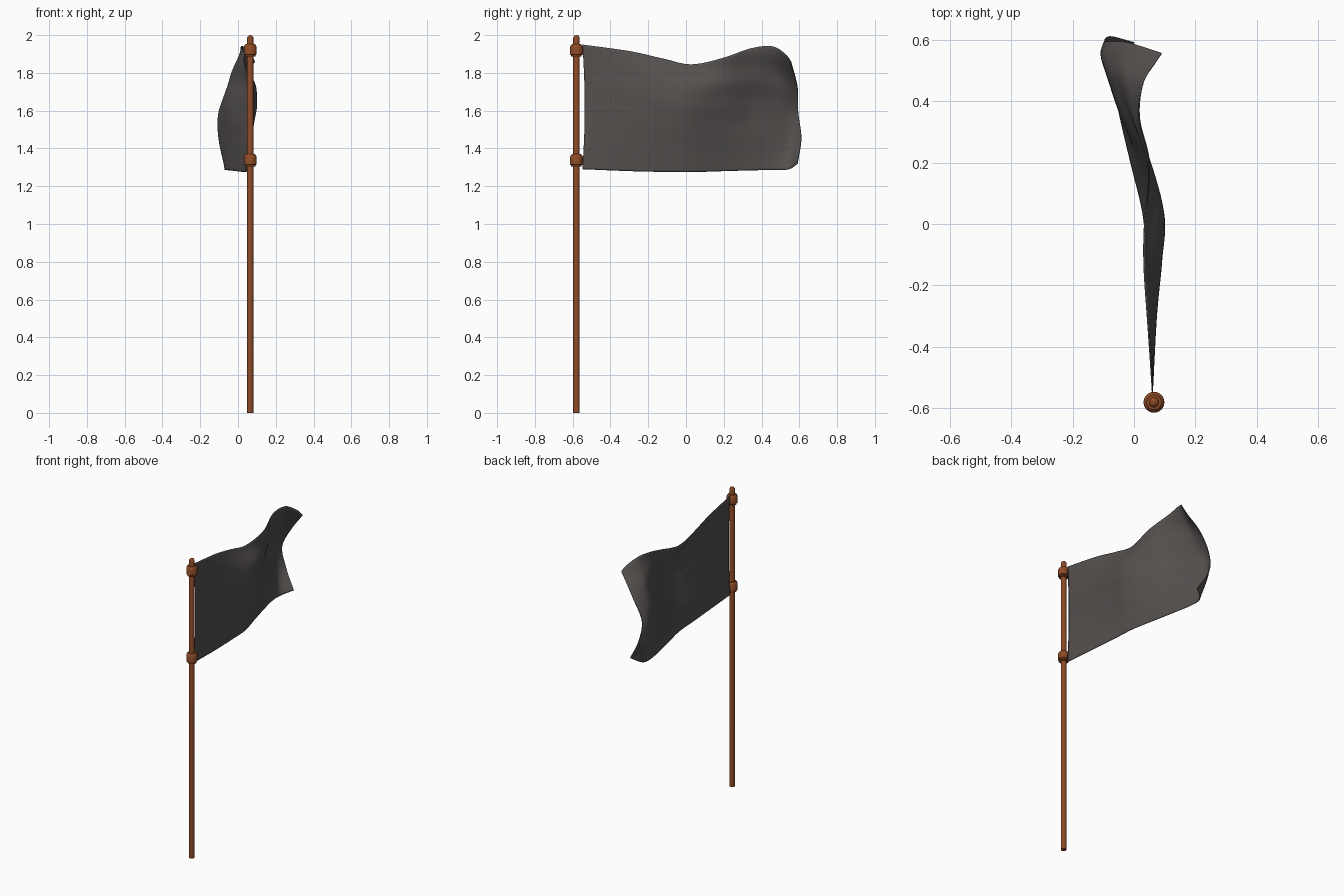
import bpy, bmesh, math

cube = bpy.data.objects.get("Cube")
if cube:
    bpy.data.objects.remove(cube)

POLE_X, POLE_Y = 0.065, -0.58


def material(name, rgb):
    mat = bpy.data.materials.new(name)
    mat.use_nodes = True
    colour = (*rgb, 1)
    mat.diffuse_color = colour
    shader = mat.node_tree.nodes["Principled BSDF"]
    shader.inputs["Base Color"].default_value = colour
    shader.inputs["Roughness"].default_value = 0.8
    return mat


def finish(name, bm, mat, angle):
    mesh = bpy.data.meshes.new(name)
    bm.to_mesh(mesh)
    bm.free()
    mesh.materials.append(mat)
    obj = bpy.data.objects.new(name, mesh)
    bpy.context.collection.objects.link(obj)
    bpy.ops.object.select_all(action="DESELECT")
    obj.select_set(True)
    bpy.context.view_layer.objects.active = obj
    bpy.ops.object.shade_smooth_by_angle(angle=math.radians(angle))
    return obj


def lathe(name, profile, mat, sides=24):
    """Turn a (radius, height) profile around the pole axis."""
    bm = bmesh.new()
    verts = [bm.verts.new((POLE_X + r, POLE_Y, z)) for r, z in profile]
    edges = [bm.edges.new(pair) for pair in zip(verts, verts[1:])]
    bmesh.ops.spin(bm, geom=verts + edges, cent=(POLE_X, POLE_Y, 0), axis=(0, 0, 1),
                   angle=math.tau, steps=sides, use_duplicate=False)
    bmesh.ops.remove_doubles(bm, verts=bm.verts, dist=0.0001)
    bmesh.ops.recalc_face_normals(bm, faces=bm.faces)
    return finish(name, bm, mat, 40)


def smooth_sample(values, t):
    """Smooth curve through evenly spaced values, t from 0 to 1."""
    last = len(values) - 1
    i = min(int(t * last), last - 1)
    f = t * last - i
    b, c = values[i], values[i + 1]
    a = values[i - 1] if i > 0 else 2 * b - c
    d = values[i + 2] if i + 2 <= last else 2 * c - b
    return b + f * ((c - a) + f * ((2 * a - 5 * b + 4 * c - d) + f * (3 * (b - c) + d - a))) / 2


wood = material("brown_wood", (0.27, 0.07, 0.02))
cloth = material("charcoal_cloth", (0.09, 0.082, 0.078))

# Pole with rounded tip
R = 0.017
tip = [(R * math.cos(a), 2 - R + R * math.sin(a))
       for a in (math.radians(90 * k / 5) for k in range(6))]
lathe("pole", [(0, 0), (R, 0)] + tip, wood)

# Two mounting rings that hold the cloth
for label, z in (("upper", 1.918), ("lower", 1.336)):
    half = [(0.024, 0.034), (0.03, 0.028), (0.034, 0.02), (0.034, -0.02), (0.028, -0.024), (0.028, -0.032)]
    lathe(label + "_ring", [(R, z + 0.034)] + [(r, z + h) for r, h in half] + [(R, z - 0.032)], wood)

# Flag guides: one column per station from pole to free end
station_y = [-0.548, -0.3, -0.12, 0.03, 0.2, 0.35, 0.47, 0.55, 0.6]
top_z = [1.95, 1.915, 1.875, 1.845, 1.88, 1.93, 1.94, 1.90, 1.86]
bottom_z = [1.29, 1.28, 1.276, 1.275, 1.28, 1.284, 1.286, 1.29, 1.32]
# Sideways sway, each row running from the pole to the free end, top row first
sway = [
    [0.06, 0.045, 0.035, 0.035, 0.045, 0.015, 0.03, 0.07, 0.09],
    [0.06, 0.07, 0.085, 0.096, 0.05, -0.01, -0.04, -0.03, -0.02],
    [0.06, 0.07, 0.083, 0.085, 0.03, -0.04, -0.08, -0.1, -0.09],
    [0.06, 0.06, 0.06, 0.055, 0.01, -0.04, -0.08, -0.1, -0.075],
    [0.06, 0.05, 0.04, 0.03, -0.01, -0.045, -0.067, -0.06, 0.0],
]
end_shift = [-0.045, -0.01, -0.006, 0.01, -0.01]


def flag_point(u, v):
    x = smooth_sample([smooth_sample(row, u) for row in sway], v)
    y = smooth_sample(station_y, u) + smooth_sample(end_shift, v) * u ** 4
    y += 0.012 * math.sin(math.pi * v) * (1 - u) ** 6
    high, low = smooth_sample(top_z, u), smooth_sample(bottom_z, u)
    # Soft diagonal wrinkles fanning from the upper ring
    fade = math.sin(math.pi * u) * (1 - v) ** 2
    x += 0.005 * fade * math.sin(26 * v - 9 * u)
    return x, y, high + (low - high) * v


# Flag cloth
COLS, ROWS = 96, 56
bm = bmesh.new()
grid = [[bm.verts.new(flag_point(i / COLS, j / ROWS)) for i in range(COLS + 1)]
        for j in range(ROWS + 1)]
for upper, lower in zip(grid, grid[1:]):
    for i in range(COLS):
        bm.faces.new((upper[i], lower[i], lower[i + 1], upper[i + 1]))
flag = finish("flag", bm, cloth, 60)
thickness = flag.modifiers.new("cloth_thickness", "SOLIDIFY")
thickness.thickness = 0.004
thickness.offset = 0
